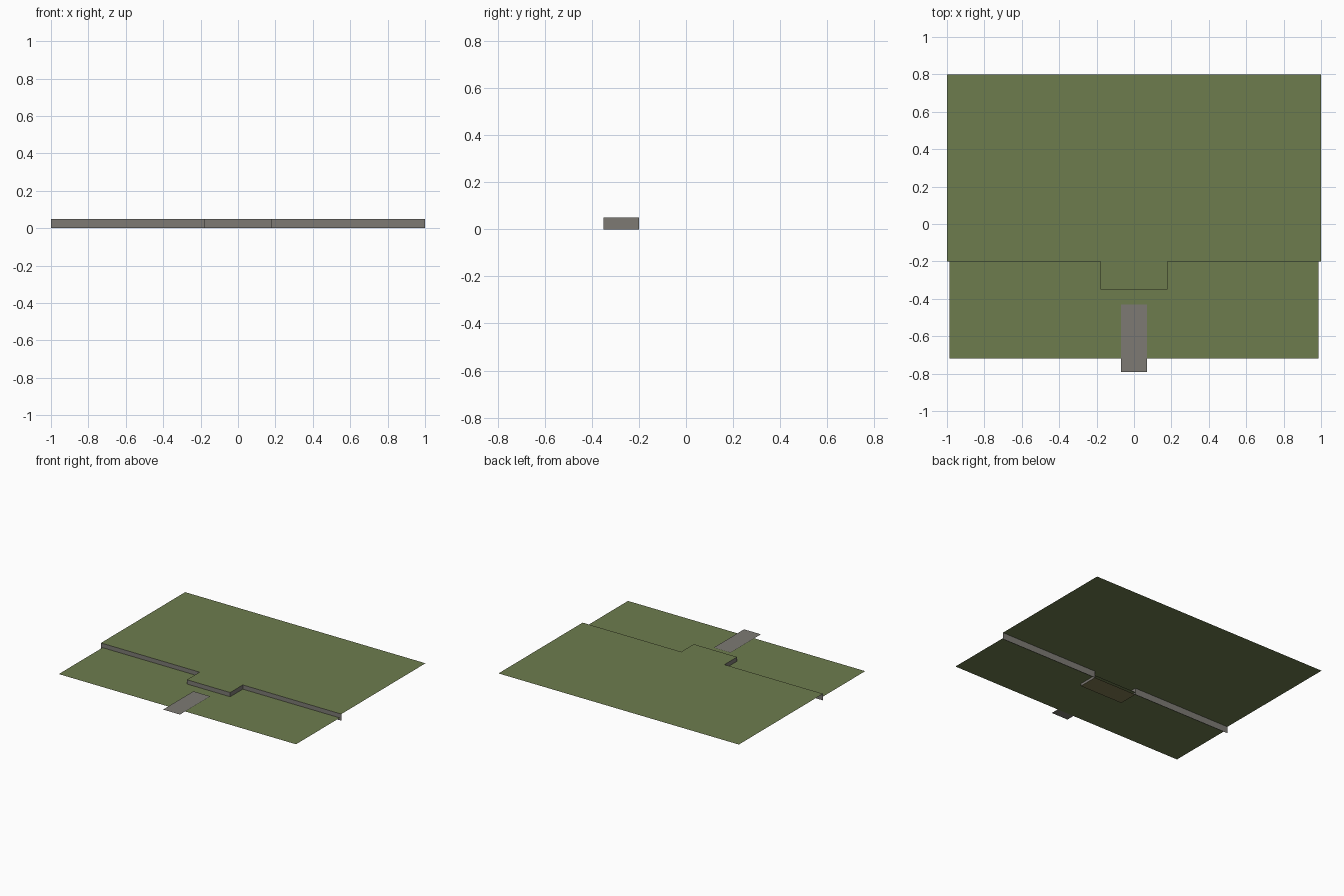
import bpy, bmesh

if "Cube" in bpy.data.objects:
    bpy.data.objects.remove(bpy.data.objects["Cube"])


def material(name, rgb):
    m = bpy.data.materials.new(name)
    m.diffuse_color = (*rgb, 1)
    m.use_nodes = True
    m.node_tree.nodes["Principled BSDF"].inputs["Base Color"].default_value = m.diffuse_color
    return m


grass = material("grass_green", (0.155, 0.202, 0.076))
stone = material("stone_grey", (0.205, 0.195, 0.175))
earth = material("earth_olive", (0.22, 0.20, 0.085))


def finish(name, bm, mat):
    mesh = bpy.data.meshes.new(name)
    bm.to_mesh(mesh)
    bm.free()
    mesh.materials.append(mat)
    obj = bpy.data.objects.new(name, mesh)
    bpy.context.collection.objects.link(obj)
    return obj


def sheet(name, outline, z, mat, up=True):
    """Flat polygon at height z, given counter-clockwise."""
    bm = bmesh.new()
    face = bm.faces.new([bm.verts.new((x, y, z)) for x, y in outline])
    if not up:
        face.normal_flip()
    return finish(name, bm, mat)


def wall(name, path, height, mat):
    """Upright strip along a path, facing right of travel."""
    bm = bmesh.new()
    low = [bm.verts.new((x, y, 0)) for x, y in path]
    top = [bm.verts.new((x, y, height)) for x, y in path]
    for i in range(len(path) - 1):
        bm.faces.new((low[i], low[i + 1], top[i + 1], top[i]))
    return finish(name, bm, mat)


def rect(x, y0, y1):
    return [(-x, y0), (x, y0), (x, y1), (-x, y1)]


TOP = 0.05
# stepped front edge shared by terrace and retaining wall
half = [(-1, -0.2), (-0.18, -0.2), (-0.18, -0.35)]
edge = half + [(-x, y) for x, y in reversed(half)]

# raised lawn with projecting landing
sheet("upper_lawn", edge + [(1, 0.8), (-1, 0.8)], TOP, grass)
# retaining wall
wall("retaining_wall", edge, TOP, stone)
# underside of landing
sheet("landing_base", rect(0.18, -0.35, -0.2), 0.0, earth, up=False)
# lower lawn
sheet("lower_lawn", rect(0.987, -0.72, -0.2), 0.018, grass)
# entry path
sheet("entry_path", rect(0.07, -0.79, -0.43), 0.023, stone)
